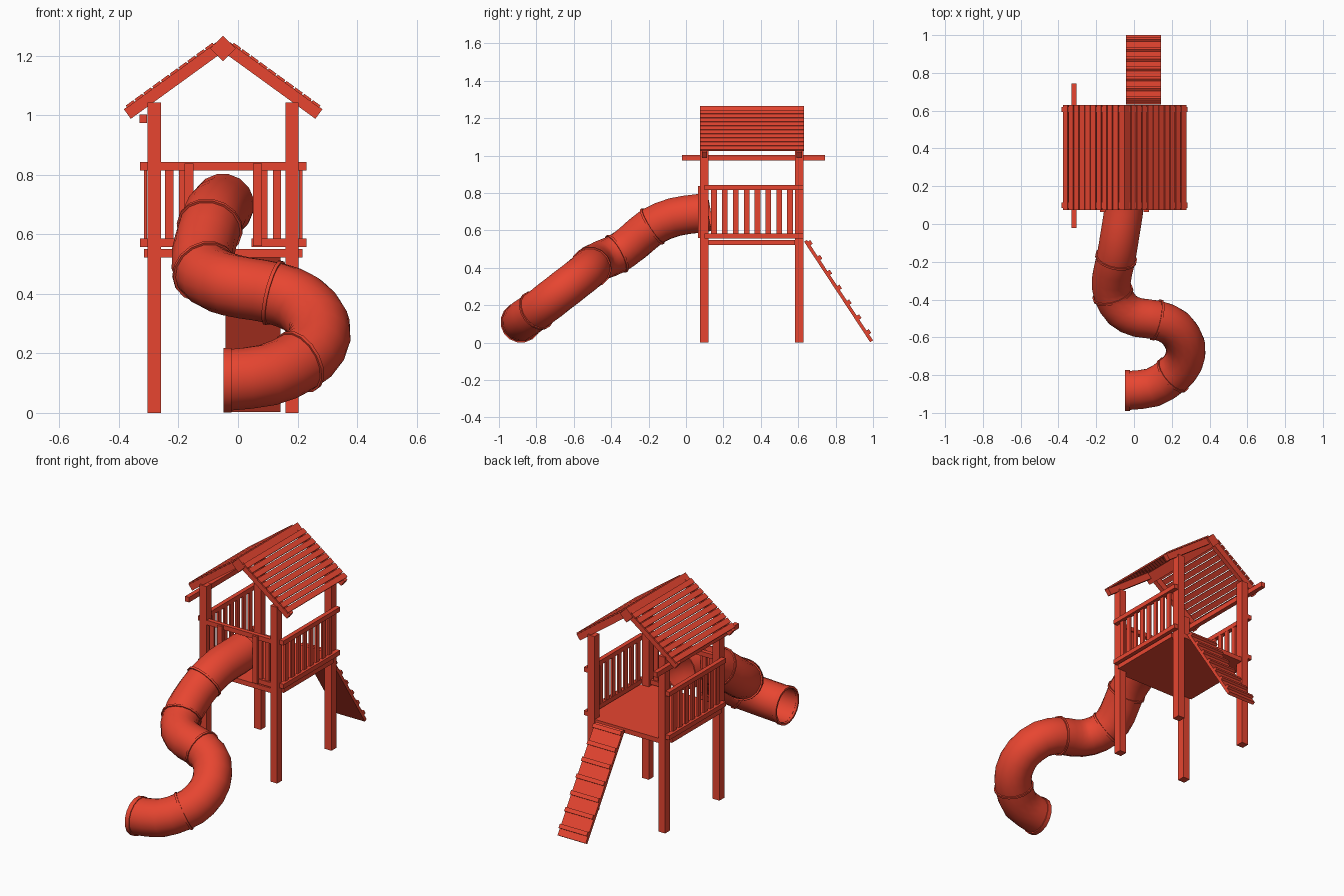
import bpy, bmesh, math
from mathutils import Vector, Matrix

if "Cube" in bpy.data.objects:
    bpy.data.objects.remove(bpy.data.objects["Cube"])

RED = bpy.data.materials.new("red")
RED.diffuse_color = (0.8, 0.06, 0.03, 1)
RED.use_nodes = True
RED.node_tree.nodes["Principled BSDF"].inputs["Base Color"].default_value = RED.diffuse_color
CX = -0.05  # tower centre line


def finish(name, bm):
    bmesh.ops.recalc_face_normals(bm, faces=bm.faces)
    me = bpy.data.meshes.new(name)
    bm.to_mesh(me)
    bm.free()
    me.materials.append(RED)
    ob = bpy.data.objects.new(name, me)
    bpy.context.collection.objects.link(ob)
    return ob


def box(name, x0, x1, y0, y1, z0, z1, mat=Matrix()):
    bm = bmesh.new()
    m = Matrix.Translation(((x0 + x1) / 2, (y0 + y1) / 2, (z0 + z1) / 2))
    m = mat @ m @ Matrix.Diagonal((x1 - x0, y1 - y0, z1 - z0, 1))
    bmesh.ops.create_cube(bm, size=1, matrix=m)
    return finish(name, bm)


def mx(s, a, b):
    """x range measured from the tower centre, on side s"""
    return sorted((CX + s * a, CX + s * b))


# posts
for s in (-1, 1):
    for y in (0.075, 0.583):
        box("post", *mx(s, 0.209, 0.254), y, y + 0.046, 0, 1.042)

# deck
box("deck", CX - 0.266, CX + 0.266, 0.12, 0.583, 0.522, 0.55)
box("deck_ends", CX - 0.209, CX + 0.209, 0.08, 0.625, 0.522, 0.55)

# side railings
for s in (-1, 1):
    for z in (0.558, 0.815):
        box("side_rail", *mx(s, 0.254, 0.28), 0.098, 0.627, z, z + 0.027)
    for i in range(8):
        y = 0.15 + i * 0.058
        box("side_baluster", *mx(s, 0.255, 0.266), y - 0.015, y + 0.015, 0.57, 0.83)

# front railing around the slide mouth
box("front_top_rail", CX - 0.209, CX + 0.209, 0.077, 0.103, 0.815, 0.842)
for s in (-1, 1):
    box("front_low_rail", *mx(s, 0.095, 0.209), 0.077, 0.103, 0.558, 0.585)
    box("front_board", *mx(s, 0.1, 0.13), 0.064, 0.077, 0.56, 0.838)
    for a in (0.135, 0.181):
        box("front_baluster", *mx(s, a - 0.014, a + 0.014), 0.084, 0.096, 0.57, 0.83)

# long bar under the left eave
box("eave_bar", -0.331, -0.305, -0.022, 0.743, 0.973, 1.003)

# roof: rafters, slats and a diamond ridge beam
ang = math.atan(0.725)
apex = Matrix.Translation((CX, 0, 1.262))
for s in (-1, 1):
    m = apex @ Matrix.Diagonal((s, 1, 1, 1)) @ Matrix.Rotation(ang, 4, 'Y')
    for y in (0.085, 0.592):
        box("rafter", 0.03, 0.412, y, y + 0.028, -0.04, 0, m)
    for i in range(10):
        x = 0.04 + i * 0.0365
        box("roof_slat", x, x + 0.031, 0.075, 0.63, -0.003, 0.006, m)
box("ridge_beam", -0.03, 0.03, 0.075, 0.63, -0.03, 0.03,
    Matrix.Translation((CX, 0, 1.224)) @ Matrix.Rotation(math.pi / 4, 4, 'Y'))

# climbing ramp with cleats
top, foot = Vector((0, 0.64, 0.545)), Vector((0, 0.993, 0.008))
d = foot - top
m = Matrix.Translation(top) @ Matrix.Rotation(math.atan2(d.z, d.y), 4, 'X')
L = d.length
box("ramp", -0.042, 0.142, 0, L, -0.01, 0.008, m)
for i in range(7):
    y = 0.01 + i * 0.095
    box("ramp_cleat", -0.042, 0.142, y, y + 0.024, 0.008, 0.022, m)

# tube slide path
P = [Vector(p) for p in (
    (-0.05, 0.125, 0.70), (-0.056, 0.06, 0.69), (-0.075, -0.06, 0.672), (-0.095, -0.18, 0.622),
    (-0.118, -0.285, 0.535), (-0.112, -0.37, 0.475), (-0.06, -0.455, 0.44),
    (0.02, -0.495, 0.42), (0.12, -0.508, 0.403), (0.215, -0.55, 0.365),
    (0.272, -0.64, 0.295), (0.262, -0.73, 0.225), (0.205, -0.80, 0.172),
    (0.10, -0.865, 0.127), (-0.035, -0.882, 0.11))]


def spline(i, t):
    a, b = P[i], P[i + 1]
    pre = P[i - 1] if i else 2 * a - b
    post = P[i + 2] if i + 2 < len(P) else 2 * b - a
    return 0.5 * (2 * a + (b - pre) * t + (2 * pre - 5 * a + 4 * b - post) * t * t
                  + (3 * a - pre - 3 * b + post) * t ** 3)


N = 16


def ring(bm, c, t, r):
    side = t.cross(Vector((0, 0, 1))).normalized()
    up = side.cross(t).normalized()
    return [bm.verts.new(c + r * (side * math.cos(k) + up * math.sin(k)))
            for k in (2 * math.pi * (j + 0.5) / N for j in range(N))]


def skin(bm, rings, closed=False):
    pairs = list(zip(rings, rings[1:]))
    if closed:
        pairs.append((rings[-1], rings[0]))
    for a, b in pairs:
        for j in range(N):
            k = (j + 1) % N
            bm.faces.new((a[j], a[k], b[k], b[j]))


def smooth(ob):
    for o in bpy.context.selected_objects:
        o.select_set(False)
    ob.select_set(True)
    bpy.context.view_layer.objects.active = ob
    bpy.ops.object.shade_smooth_by_angle(angle=math.radians(30))


pts = [spline(i, t) for i in range(len(P) - 1) for t in (0, 0.5)] + [P[-1]]
tan = [(pts[min(i + 1, len(pts) - 1)] - pts[max(i - 1, 0)]).normalized() for i in range(len(pts))]
tan[-1] = Vector((-1, 0, 0))
bm = bmesh.new()
outer = [ring(bm, p, t, 0.105) for p, t in zip(pts, tan)]
inner = [ring(bm, p, t, 0.098) for p, t in zip(pts, tan)]
skin(bm, outer + inner[::-1], closed=True)
smooth(finish("slide_tube", bm))

# joint collars and exit lip
for i, w, r in ((6, 0.012, 0.112), (10, 0.012, 0.112), (16, 0.012, 0.112),
                (24, 0.012, 0.112), (28, 0.026, 0.11)):
    bm = bmesh.new()
    c, t = pts[i], tan[i]
    a, b = c - t * w / 2, c + t * w / 2
    skin(bm, [ring(bm, a, t, r), ring(bm, b, t, r),
              ring(bm, b, t, 0.099), ring(bm, a, t, 0.099)], closed=True)
    smooth(finish("slide_collar", bm))
